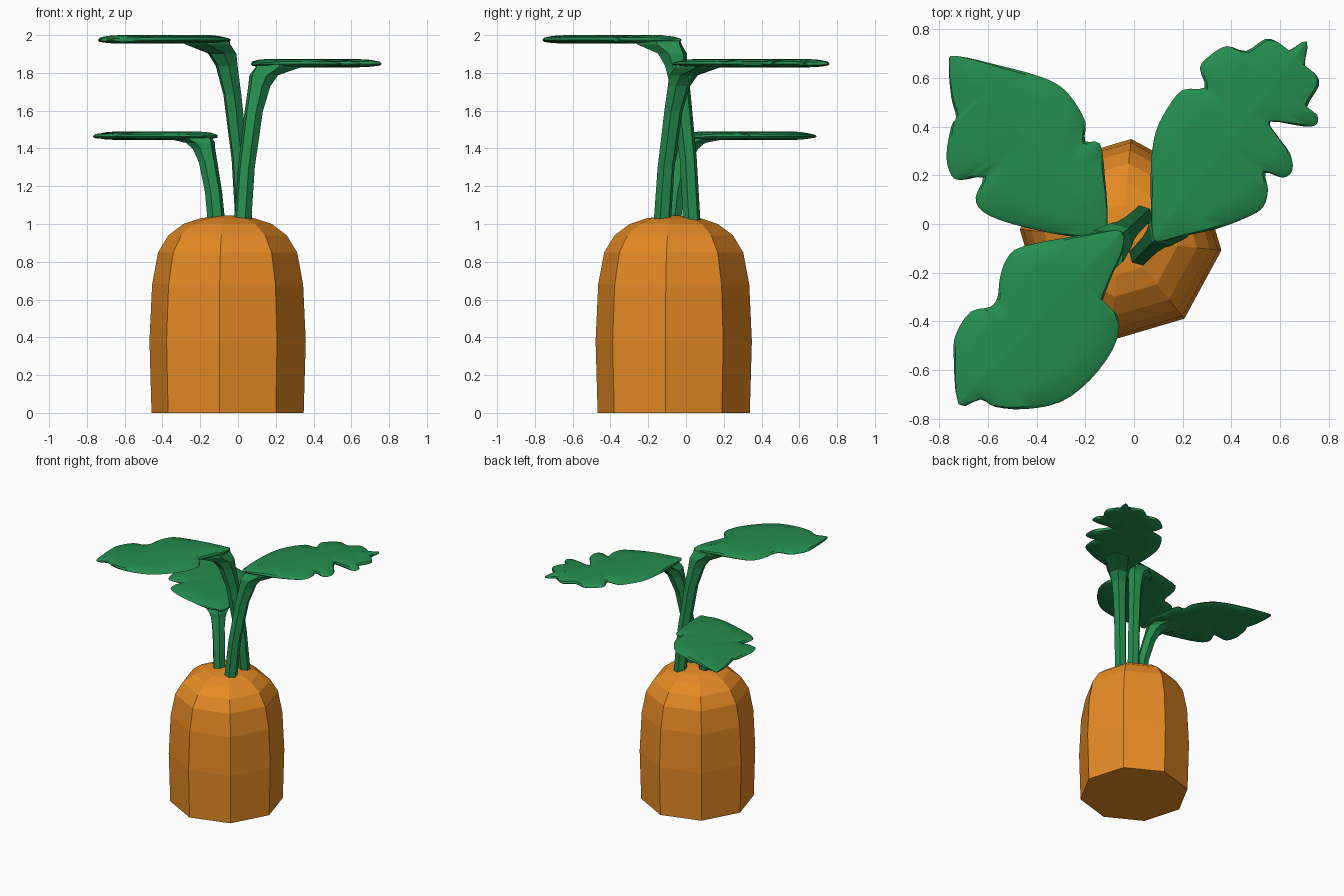
import bpy, bmesh, math
from mathutils import Vector

cube = bpy.data.objects.get("Cube")
if cube:
    bpy.data.objects.remove(cube, do_unlink=True)


def make_material(name, colour):
    mat = bpy.data.materials.new(name)
    mat.use_nodes = True
    mat.diffuse_color = colour
    mat.node_tree.nodes["Principled BSDF"].inputs["Base Color"].default_value = colour
    return mat


orange = make_material("root_orange", (0.79, 0.255, 0.018, 1))
green = make_material("leaf_green", (0.018, 0.265, 0.077, 1))


def finish(bm, name, mat, smooth_angle=None):
    """Turn a bmesh into a named object with one colour."""
    bmesh.ops.recalc_face_normals(bm, faces=bm.faces)
    mesh = bpy.data.meshes.new(name)
    bm.to_mesh(mesh)
    bm.free()
    mesh.materials.append(mat)
    if smooth_angle:
        mesh.shade_smooth()
        mesh.set_sharp_from_angle(angle=math.radians(smooth_angle))
    obj = bpy.data.objects.new(name, mesh)
    bpy.context.collection.objects.link(obj)
    return obj


def bridge(bm, lower, upper):
    """Join two closed vertex rings with quads."""
    n = len(lower)
    for i in range(n):
        j = (i + 1) % n
        bm.faces.new((lower[i], lower[j], upper[j], upper[i]))


def loft(name, sections, sides, turn, mat):
    """Loft level elliptical sections given as centre, length, width."""
    bm = bmesh.new()
    rings = []
    for centre, length, width in sections:
        ring = []
        for k in range(sides):
            a = math.tau * k / sides
            x, y = length * math.cos(a), width * math.sin(a)
            ring.append(bm.verts.new(centre + Vector((
                x * math.cos(turn) - y * math.sin(turn),
                x * math.sin(turn) + y * math.cos(turn), 0))))
        rings.append(ring)
    for lower, upper in zip(rings, rings[1:]):
        bridge(bm, lower, upper)
    bm.faces.new(rings[0][::-1])
    bm.faces.new(rings[-1])
    return finish(bm, name, mat)


def smooth_outline(points, steps=3):
    """Closed smooth curve through the points, given in hundredths."""
    pts = [Vector(p) / 100 for p in points]
    n, out = len(pts), []
    for i in range(n):
        a, b, c, d = (pts[(i + k) % n] for k in (-1, 0, 1, 2))
        for s in range(steps):
            t = s / steps
            out.append(b + t / 2 * (c - a + t * (2 * a - 5 * b + 4 * c - d
                                                 + t * (3 * (b - c) + d - a))))
    return out


def make_leaf(name, points, tip, z):
    """Thin domed blade whose surface rises from the rim to a central rib."""
    outline = smooth_outline(points)
    root, end = Vector(points[0]) / 100, Vector(tip) / 100
    axis = (end - root).normalized()
    span = (end - root).length
    bm = bmesh.new()
    rim = [bm.verts.new((p.x, p.y, z)) for p in outline]
    for rise in (0.027, -0.018):
        previous = rim
        for shrink, lift in ((0.07, 0.5), (0.45, 0.85), (1, 1)):
            ring = []
            for p in outline:
                along = min(max((p - root).dot(axis), 0), span)
                q = p.lerp(root + axis * along, shrink)
                taper = min(1, 0.35 + min(along, span - along) / 0.2)
                ring.append(bm.verts.new((q.x, q.y, z + rise * lift * taper)))
            bridge(bm, previous, ring)
            previous = ring
    bmesh.ops.remove_doubles(bm, verts=bm.verts, dist=0.0005)
    return finish(bm, name, green, 40)


def make_stem(name, base, top):
    """Stalk that leans outward and flares into the underside of its leaf."""
    base, top = Vector(base), Vector(top)
    lean = top - base
    # share of height, share of lean, length, width
    rows = ((0, 0, .047, .047), (.34, .1, .046, .046), (.7, .3, .05, .05),
            (.86, .45, .062, .06), (.93, .57, .085, .075),
            (.98, .95, .16, .1), (1, 1, .17, .1))
    sections = [(Vector((base.x + lean.x * u, base.y + lean.y * u,
                         base.z + lean.z * t)), length, width)
                for t, u, length, width in rows]
    return loft(name, sections, 6, math.atan2(lean.y, lean.x), green)


# Eight-sided root with a rounded shoulder
profile = ((0, .405), (.38, .416), (.68, .402), (.85, .37), (.94, .315),
           (1, .235), (1.03, .145), (1.045, .03))
loft("root_body", [(Vector((-.055, -.065, z)), r, r) for z, r in profile],
     8, math.radians(-6), orange)

# Stalks
make_stem("left_stem", (.025, -.125, 1.02), (.22, .07, 1.845))
make_stem("front_stem", (.03, .03, 1.02), (-.17, -.15, 1.97))
make_stem("back_stem", (-.115, -.07, 1.02), (-.26, .1, 1.46))

# Leaf blades
make_leaf("left_leaf", (
    (8, -6), (7, 5), (7, 25), (9, 38), (14, 48), (20, 55), (29, 56), (27, 64),
    (31, 69), (38, 73), (46, 71), (54, 76), (60, 74), (63, 71), (71, 75),
    (70, 64), (74, 62), (76, 57), (71, 48), (75, 45), (75, 41), (70, 40),
    (56, 42), (59, 36), (64, 29), (65, 22), (61, 19), (54, 21), (55, 14),
    (53, 7), (47, 3), (34, -2), (20, -5), (12, -7)), (71, 75), 1.847)
make_leaf("front_leaf", (
    (-5, -3), (-18, -4), (-45, -9), (-52, -14), (-55, -22), (-56, -30),
    (-59, -34), (-67, -36), (-73, -45), (-74, -54), (-72, -74), (-63, -72),
    (-57, -75), (-45, -76), (-30, -73), (-18, -64), (-9, -52), (-6, -42),
    (-8, -36), (-13, -36), (-13, -32), (-9, -21), (-5, -12)), (-72, -74), 1.973)
make_leaf("back_leaf", (
    (-11, -1), (-12, 20), (-14, 33), (-20, 34), (-20, 42), (-25, 51), (-31, 57),
    (-40, 61), (-55, 65), (-73, 69), (-76, 66), (-75, 52), (-73, 44), (-75, 40),
    (-77, 28), (-75, 20), (-71, 18), (-62, 19), (-65, 11), (-62, 5), (-50, 0),
    (-27, -5), (-17, -4)), (-74, 68), 1.463)
